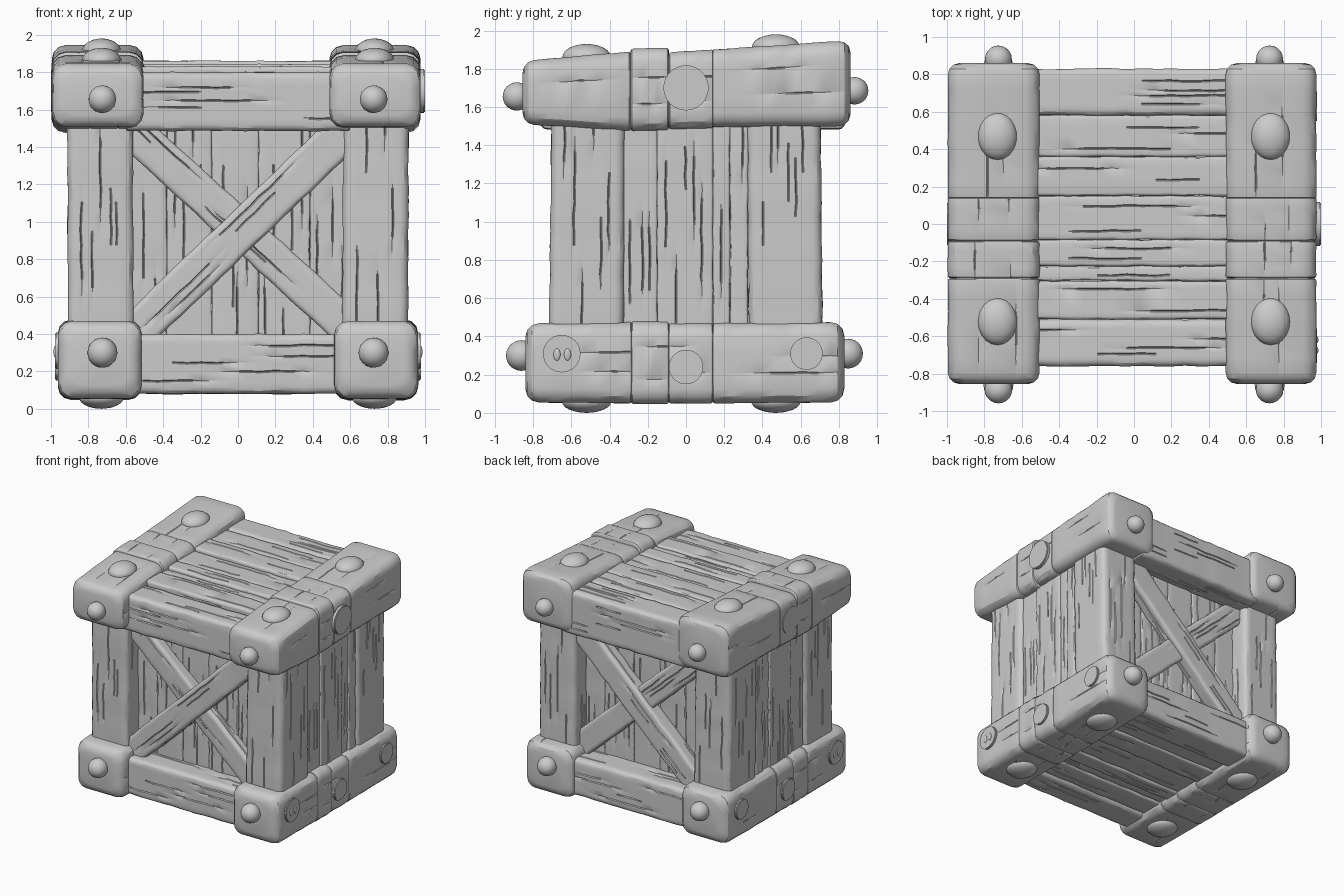
import bpy, bmesh, math, random
from mathutils import Vector, Matrix

random.seed(11)
cube = bpy.data.objects.get("Cube")
if cube:
    bpy.data.objects.remove(cube, do_unlink=True)

grey = bpy.data.materials.new("plain grey")
grey.use_nodes = True
grey.diffuse_color = (0.6, 0.6, 0.6, 1)
grey.node_tree.nodes["Principled BSDF"].inputs["Base Color"].default_value = (0.6, 0.6, 0.6, 1)

X, Y, Z = Vector((1, 0, 0)), Vector((0, 1, 0)), Vector((0, 0, 1))


def finish(name, bm, angle=30):
    bmesh.ops.recalc_face_normals(bm, faces=bm.faces)
    mesh = bpy.data.meshes.new(name)
    bm.to_mesh(mesh)
    bm.free()
    mesh.materials.append(grey)
    mesh.shade_smooth()
    mesh.set_sharp_from_angle(angle=math.radians(angle))
    obj = bpy.data.objects.new(name, mesh)
    bpy.context.collection.objects.link(obj)


def make_cracks(width, spacing, steps, depth):
    """Tapered grooves across one face: position, and a depth for every inner section."""
    count = int(width / spacing)
    cracks = []
    for k in range(count):
        place = 1 - 2 * (k + random.uniform(0.2, 0.8)) / count
        first = random.randint(-2, steps - 4)
        span = random.randint(3, 9)
        depths = [depth * math.sin(math.pi * (i - first) / span) * random.uniform(0.6, 1)
                  if first < i < first + span else 0 for i in range(steps)]
        cracks.append((place, depths))
    return cracks


def timber(name, a, b, v, w, half_a, half_b=None, corner=0.02, cuts=(0.015, 0.015),
           spacing=0.055, depth=0.014, wear=0.003):
    """Worn beam lofted from a to b, with rounded edges and ends and grain cracks."""
    a, b = Vector(a), Vector(b)
    half_a = Vector(half_a)
    half_b = Vector(half_b or half_a)
    length = (b - a).length
    steps = max(5, int(length * 14))
    # Sections as (distance, trim, inner index): rounded start, shaft, rounded end
    arc = [math.radians(d) for d in (0, 30, 60)]
    start = [(cuts[0] * (1 - math.cos(t)), cuts[0] * (1 - math.sin(t)), None) for t in arc]
    end = [(length - cuts[1] * (1 - math.cos(t)), cuts[1] * (1 - math.sin(t)), None) for t in arc]
    shaft = [(cuts[0] + (length - sum(cuts)) * i / (steps - 1), 0, i) for i in range(steps)]
    faces = [make_cracks(2 * (half_a.x if i % 2 == 0 else half_a.y), spacing, steps, depth)
             for i in range(4)]
    bm = bmesh.new()
    rings = []
    for s, trim, index in start + shaft + end[::-1]:
        t = s / length
        half = half_a.lerp(half_b, t)
        rough = wear if index is not None and 0 < index < steps - 1 else 0
        hx = half.x - trim + random.uniform(-rough, rough)
        hy = half.y - trim + random.uniform(-rough, rough)
        r = min(corner, hx * 0.8, hy * 0.8)
        points = []
        for side in range(4):
            # Rounded corner, then the cracked face that follows it
            sx, sy = ((1, 1), (-1, 1), (-1, -1), (1, -1))[side]
            for k in range(4):
                ang = math.pi / 2 * (side + k / 3)
                points.append((sx * (hx - r) + r * math.cos(ang), sy * (hy - r) + r * math.sin(ang)))
            reach = (hx if side % 2 == 0 else hy) - r
            for place, depths in faces[side]:
                sink = depths[index] if index is not None else 0
                shift = place * reach * 0.9 + random.uniform(-rough, rough)
                for off, d in ((0.005, 0), (0, sink), (-0.005, 0)):
                    p = shift + off
                    points.append(((p, hy - d), (-hx + d, p), (-p, -hy + d), (hx - d, -p))[side])
        centre = a.lerp(b, t)
        rings.append([bm.verts.new(centre + v * p + w * q) for p, q in points])
    n = len(rings[0])
    for low, high in zip(rings, rings[1:]):
        for k in range(n):
            m = (k + 1) % n
            bm.faces.new((low[k], low[m], high[m], high[k]))
    bm.faces.new(rings[0])
    bm.faces.new(rings[-1])
    finish(name, bm)


def stud(name, centre, radii):
    bm = bmesh.new()
    bmesh.ops.create_icosphere(bm, subdivisions=3, radius=1,
                               matrix=Matrix.Translation(centre) @ Matrix.Diagonal((*radii, 1)))
    finish(name, bm)


def disc(name, x0, x1, y, z, radius):
    """Flat round cap on a side face."""
    bm = bmesh.new()
    place = Matrix.Translation(((x0 + x1) / 2, y, z)) @ Matrix.Rotation(math.pi / 2, 4, "Y")
    bmesh.ops.create_cone(bm, cap_ends=True, segments=32, radius1=radius, radius2=radius,
                          depth=abs(x1 - x0), matrix=place)
    rim = [e for e in bm.edges if any(len(f.verts) > 4 for f in e.link_faces)]
    bmesh.ops.bevel(bm, geom=rim, offset=0.006, segments=2, affect="EDGES")
    finish(name, bm)


# Edge beams: segments as (y start, y end, bottom and top at each end, end cuts)
upper = [(-0.855, -0.29, 1.51, 1.84, 1.475, 1.89, 0.06, 0.014),
         (-0.29, -0.09, 1.475, 1.905, 1.48, 1.91, 0.014, 0.014),
         (-0.09, 0.14, 1.485, 1.885, 1.49, 1.9, 0.012, 0.005),
         (0.14, 0.86, 1.495, 1.9, 1.5, 1.948, 0.005, 0.06)]
lower = [(-0.84, -0.285, 0.055, 0.468, 0.05, 0.475, 0.07, 0.01),
         (-0.285, -0.09, 0.047, 0.477, 0.047, 0.477, 0.01, 0.01),
         (-0.09, 0.14, 0.05, 0.468, 0.05, 0.468, 0.01, 0.01),
         (0.14, 0.828, 0.05, 0.468, 0.055, 0.475, 0.01, 0.07)]
for side, x0, x1, u0, u1 in (("right", -0.962, -0.515, -0.995, -0.505),
                             ("left", 0.515, 0.962, 0.49, 0.975)):
    for level, parts, xa, xb in (("lower", lower, x0, x1), ("upper", upper, u0, u1)):
        for i, (ya, yb, ba, ta, bb, tb, ca, cb) in enumerate(parts):
            xc, hx = (xa + xb) / 2, (xb - xa) / 2
            timber(f"{level}_beam_{side}_{i + 1}", (xc, ya, (ba + ta) / 2), (xc, yb, (bb + tb) / 2),
                   X, Z, (hx, (ta - ba) / 2, 0), (hx, (tb - bb) / 2, 0), corner=0.072,
                   cuts=(ca, cb), spacing=0.2, depth=0.006, wear=0.002)

    # Caps on the side faces
    s = -1 if side == "right" else 1
    face = u0 if s < 0 else u1
    disc(f"upper_cap_{side}", face - s * 0.03, s * 1.0, 0, 1.7, 0.118)
    for i, (y, z, r) in enumerate(((-0.65, 0.31, 0.098), (0, 0.24, 0.09), (0.63, 0.31, 0.085))):
        disc(f"lower_cap_{side}_{i + 1}", s * 0.94, s * 0.978, y, z, r)
    for i, y in enumerate((-0.675, -0.62)):
        stud(f"cap_bump_{side}_{i + 1}", (s * 0.978, y, 0.305), (0.008, 0.018, 0.032))

    # Round studs on the ends, domed studs above and below
    x = s * 0.725
    for end, y, z, r in (("front_upper", -0.885, 1.655, 0.074), ("back_upper", 0.882, 1.685, 0.072),
                         ("front_lower", -0.862, 0.3, 0.08), ("back_lower", 0.848, 0.31, 0.078)):
        stud(f"stud_{end}_{side}", (x, y, z), (r, r, r))
    for end, y, z in (("front", -0.52, 1.862), ("back", 0.47, 1.912)):
        stud(f"top_stud_{end}_{side}", (s * 0.73, y, z), (0.105, 0.127, 0.068))
        stud(f"foot_stud_{end}_{side}", (s * 0.73, y, 0.06), (0.12, 0.13, 0.06))

    # Side wall planks
    walls = (-0.325, -0.15, 0.14, 0.23, 0.325)
    for i, (ya, yb) in enumerate(zip(walls, walls[1:])):
        xc, yc = s * (0.835 + 0.008 * (i % 2)), (ya + yb) / 2
        timber(f"side_plank_{side}_{i + 1}", (xc, yc, 0.4), (xc, yc, 1.56),
               X, Y, (0.05, (yb - ya) / 2, 0), corner=0.012)

for end, s in (("front", -1), ("back", 1)):
    # Corner posts
    for side, q in (("right", -1), ("left", 1)):
        timber(f"post_{end}_{side}", (q * 0.733, s * 0.522, 0.4), (q * 0.738, s * 0.51, 1.58),
               X, Y, (0.175, 0.193, 0), corner=0.045, spacing=0.06)
    # Panel planks
    seams = (-0.6, -0.38, -0.14, 0.11, 0.385, 0.6)
    for i, (xa, xb) in enumerate(zip(seams, seams[1:])):
        xc, yc = (xa + xb) / 2, s * (0.5 + 0.008 * (i % 2))
        timber(f"panel_plank_{end}_{i + 1}", (xc, yc, 0.3), (xc, yc, 1.55), X, Y,
               ((xb - xa) / 2, 0.05, 0), corner=0.012)
    # Crossed braces
    for label, a, b, y, half in (("over", (-0.6, 0.36), (0.6, 1.51), 0.61, (0.105, 0.065, 0)),
                                 ("under", (-0.6, 1.52), (0.62, 0.405), 0.58, (0.1, 0.06, 0))):
        pa, pb = Vector((a[0], s * y, a[1])), Vector((b[0], s * y, b[1]))
        across = (pb - pa).normalized().cross(Y)
        timber(f"brace_{label}_{end}", pa, pb, across, Y, half, corner=0.025, spacing=0.05)

# Rails along the front and back edges
for name, ya, yb, za, zb in (("front_top_rail", -0.76, -0.51, 1.485, 1.8),
                             ("back_top_rail", 0.58, 0.83, 1.485, 1.86),
                             ("front_bottom_rail", -0.75, -0.51, 0.08, 0.4),
                             ("back_bottom_rail", 0.51, 0.77, 0.08, 0.4)):
    yc, zc = (ya + yb) / 2, (za + zb) / 2
    timber(name, (-0.6, yc, zc), (0.6, yc, zc), Y, Z, ((yb - ya) / 2, (zb - za) / 2, 0),
           corner=0.035, spacing=0.06)

# Lid and floor planks
rows = (-0.51, -0.305, -0.225, -0.085, 0.15, 0.36, 0.58)
for i, (ya, yb) in enumerate(zip(rows, rows[1:])):
    yc, half = (ya + yb) / 2, ((yb - ya) / 2, 0.05, 0)
    top = 1.765 + 0.045 * (yc + 0.76) - 0.014 * (i % 2)
    timber(f"lid_plank_{i + 1}", (-0.6, yc, top), (0.6, yc, top), Y, Z, half, corner=0.018,
           spacing=0.07)
    base = 0.15 + 0.01 * (i % 2)
    timber(f"floor_plank_{i + 1}", (-0.6, yc, base), (0.6, yc, base), Y, Z, half, corner=0.018,
           spacing=0.07)
